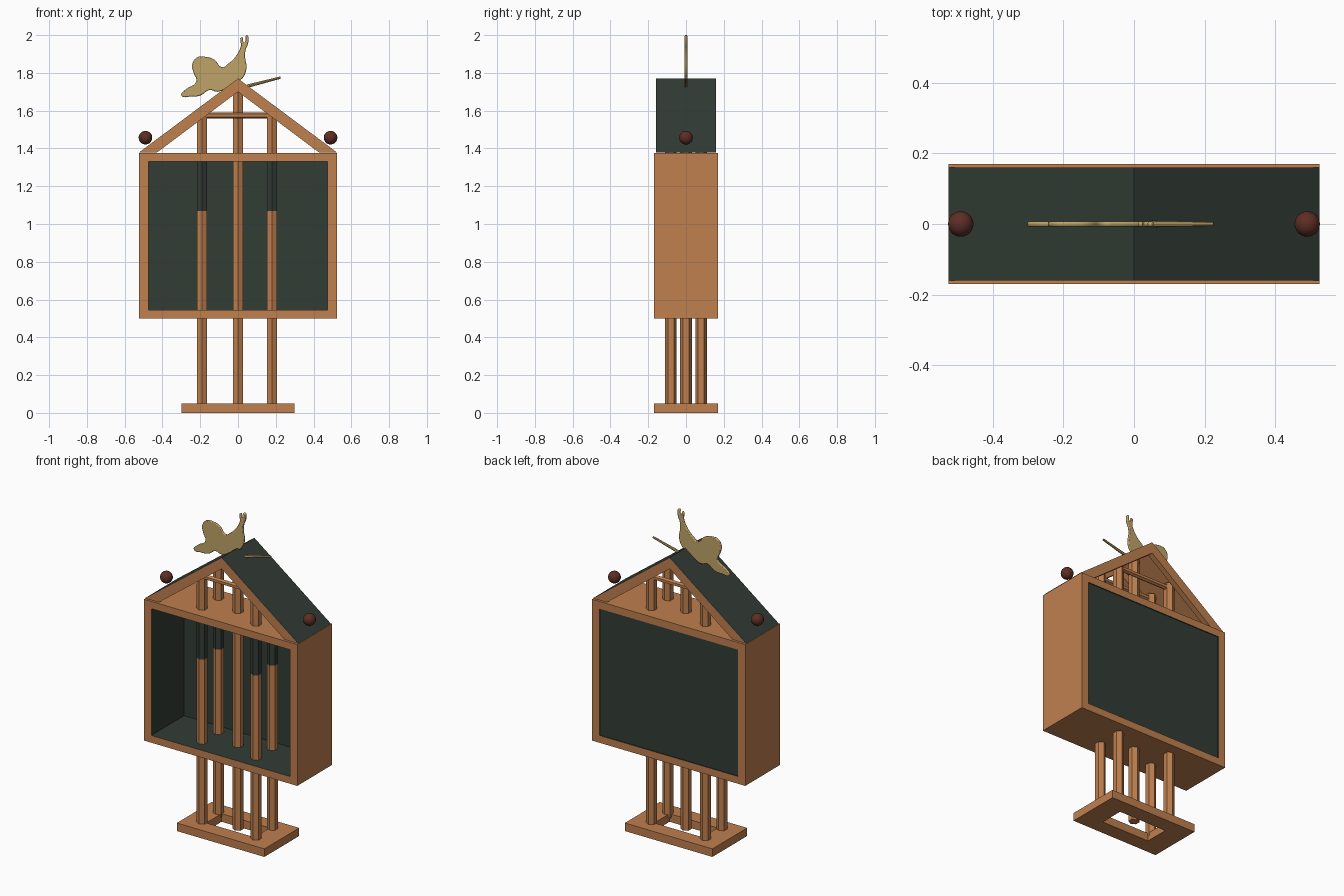
import bpy, bmesh, math
from mathutils import Matrix, Vector

old = bpy.data.objects.get("Cube")
if old:
    bpy.data.objects.remove(old)


def material(name, rgb):
    m = bpy.data.materials.new(name)
    m.use_nodes = True
    col = (*rgb, 1)
    m.diffuse_color = col
    bsdf = next(n for n in m.node_tree.nodes if n.type == 'BSDF_PRINCIPLED')
    bsdf.inputs["Base Color"].default_value = col
    return m


WOOD = material("warm wood", (0.52, 0.215, 0.078))
DARK = material("dark green", (0.032, 0.045, 0.036))
RED = material("dark red", (0.11, 0.027, 0.018))
TAN = material("pale gold", (0.53, 0.37, 0.14))


def finish(bm, name, mats, rule=None):
    """Turn a bmesh into an object; rule(face) picks the material index."""
    bmesh.ops.recalc_face_normals(bm, faces=bm.faces)
    bm.normal_update()
    if rule:
        for f in bm.faces:
            f.material_index = int(rule(f))
    me = bpy.data.meshes.new(name)
    bm.to_mesh(me)
    bm.free()
    for m in mats:
        me.materials.append(m)
    ob = bpy.data.objects.new(name, me)
    bpy.context.collection.objects.link(ob)
    return ob


def prism(name, pts, y0, y1, mats, rule=None):
    """Extrude an x-z outline along y."""
    bm = bmesh.new()
    face = bm.faces.new([bm.verts.new((x, y0, z)) for x, z in pts])
    res = bmesh.ops.extrude_face_region(bm, geom=[face])
    verts = [g for g in res["geom"] if isinstance(g, bmesh.types.BMVert)]
    bmesh.ops.translate(bm, verts=verts, vec=(0, y1 - y0, 0))
    return finish(bm, name, mats, rule)


def rect(hx, z0, z1):
    return [(-hx, z0), (hx, z0), (hx, z1), (-hx, z1)]


def ring(name, size, hole, centre, axis, mats, rule=None):
    """Box with a rectangular hole running through along axis."""
    bm = bmesh.new()
    loops = []
    a, b = [i for i in range(3) if i != axis]
    for dims in (size, hole):
        for end in (-1, 1):
            loop = []
            for sa, sb in ((-1, -1), (1, -1), (1, 1), (-1, 1)):
                p = Vector(centre)
                p[a] += sa * dims[a] / 2
                p[b] += sb * dims[b] / 2
                p[axis] += end * size[axis] / 2
                loop.append(bm.verts.new(p))
            loops.append(loop)
    for p, q in ((0, 1), (1, 3), (3, 2), (2, 0)):
        for i in range(4):
            j = (i + 1) % 4
            bm.faces.new((loops[p][i], loops[p][j], loops[q][j], loops[q][i]))
    return finish(bm, name, mats, rule)


def rod(name, start, end, r0, r1, sides, mat):
    bm = bmesh.new()
    a, b = Vector(start), Vector(end)
    rot = (b - a).to_track_quat('Z', 'Y').to_matrix().to_4x4()
    bmesh.ops.create_cone(bm, cap_ends=True, segments=sides, radius1=r0, radius2=r1,
                          depth=(b - a).length,
                          matrix=Matrix.Translation((a + b) / 2) @ rot)
    return finish(bm, name, [mat])


def post(name, x, y, top, two_tone):
    bm = bmesh.new()
    z0 = 0.03
    bmesh.ops.create_cone(bm, cap_ends=True, segments=6, radius1=0.031, radius2=0.031,
                          depth=top - z0, matrix=Matrix.Translation((x, y, (top + z0) / 2)))
    # Dark stained stretch in the upper half of the case
    for z in (1.07, 1.35) if two_tone else ():
        bmesh.ops.bisect_plane(bm, geom=bm.verts[:] + bm.edges[:] + bm.faces[:],
                               plane_co=(0, 0, z), plane_no=(0, 0, 1))
    rule = lambda f: two_tone and 1.07 < f.calc_center_median().z < 1.35
    return finish(bm, name, [WOOD, DARK], rule)


# Foot with its open centre
ring("base_frame", (0.6, 0.34, 0.05), (0.33, 0.15, 0.05), (0, 0, 0.025), 2, [WOOD])

# Display case: wooden outside, dark lining, closed back
ring("case", (1.05, 0.34, 0.875), (0.95, 0.34, 0.785), (0, 0, 0.9375), 1, [WOOD, DARK],
     lambda f: abs(f.normal.y) < 0.5 and abs(f.calc_center_median().x) < 0.5
     and 0.52 < f.calc_center_median().z < 1.35)
prism("back_panel", rect(0.475, 0.545, 1.33), 0.15, 0.164, [DARK])

# Five hexagonal posts running from the foot up into the gable
for side, x in (("right", -0.19), ("left", 0.18)):
    for end, y in (("front", -0.08), ("back", 0.08)):
        post(f"{end}_{side}_post", x, y, 1.6, True)
post("centre_post", 0, 0, 1.735, False)
for end, y in (("front", -0.08), ("back", 0.08)):
    rod(f"{end}_crossbar", (-0.19, y, 1.575), (0.18, y, 1.575), 0.016, 0.016, 6, WOOD)

# Gabled roof: dark covering, wooden edges and rafters
SLOPE = 0.747


def slope_band(s, x0, x1, upper, lower):
    return [(s * x0, upper - SLOPE * x0), (s * x1, upper - SLOPE * x1),
            (s * x1, lower - SLOPE * x1), (s * x0, lower - SLOPE * x0)]


for side, s in (("right", -1), ("left", 1)):
    prism(f"{side}_roof", [(0, 1.77), (s * 0.525, 1.378), (s * 0.498, 1.378), (0, 1.75)],
          -0.16, 0.16, [WOOD, DARK], lambda f: f.normal.z > 0.3)
    for end, y in (("front", -0.16), ("back", 0.125)):
        prism(f"{end}_{side}_rafter",
              [(0, 1.751), (s * 0.499, 1.378), (s * 0.43, 1.378), (0, 1.7)],
              y, y + 0.035, [WOOD])
    # Ball finial near each eave
    bm = bmesh.new()
    bmesh.ops.create_uvsphere(bm, u_segments=24, v_segments=16, radius=0.036,
                              matrix=Matrix.Translation((s * 0.49, 0, 1.457)))
    ball = finish(bm, f"{side}_ball", [RED])
    for p in ball.data.polygons:
        p.use_smooth = True
prism("dark_ceiling_patch", slope_band(1, 0.02, 0.23, 1.751, 1.745), -0.12, 0.12, [DARK])

# Flat animal ornament on the ridge
outline = [(-.30, 1.68), (-.28, 1.71), (-.22, 1.755), (-.235, 1.80), (-.243, 1.84),
           (-.22, 1.88), (-.17, 1.885), (-.125, 1.87), (-.085, 1.83), (-.05, 1.85),
           (-.01, 1.89), (.015, 1.94), (.02, 1.99), (.033, 1.962), (.045, 2.0),
           (.055, 1.965), (.04, 1.92), (.038, 1.88), (.045, 1.83), (.03, 1.78),
           (0, 1.755), (-.05, 1.725), (-.11, 1.70), (-.15, 1.71), (-.20, 1.68), (-.25, 1.675)]
cu = bpy.data.curves.new("ridge_animal", 'CURVE')
cu.dimensions = '2D'
cu.fill_mode = 'BOTH'
cu.resolution_u = 4
cu.extrude = 0.003
cu.bevel_depth = 0.004
cu.bevel_resolution = 1
cu.offset = -0.004
sp = cu.splines.new('BEZIER')
sp.bezier_points.add(len(outline) - 1)
for bp, (x, z) in zip(sp.bezier_points, outline):
    bp.co = (x, z, 0)
    bp.handle_left_type = bp.handle_right_type = 'AUTO'
sp.use_cyclic_u = True
cu.materials.append(TAN)
animal = bpy.data.objects.new("ridge_animal", cu)
animal.rotation_euler.x = math.pi / 2
bpy.context.collection.objects.link(animal)

# Slim tapering stick behind the ornament
rod("ridge_stick", (0.05, 0, 1.73), (0.225, 0, 1.775), 0.009, 0.006, 8, TAN)
